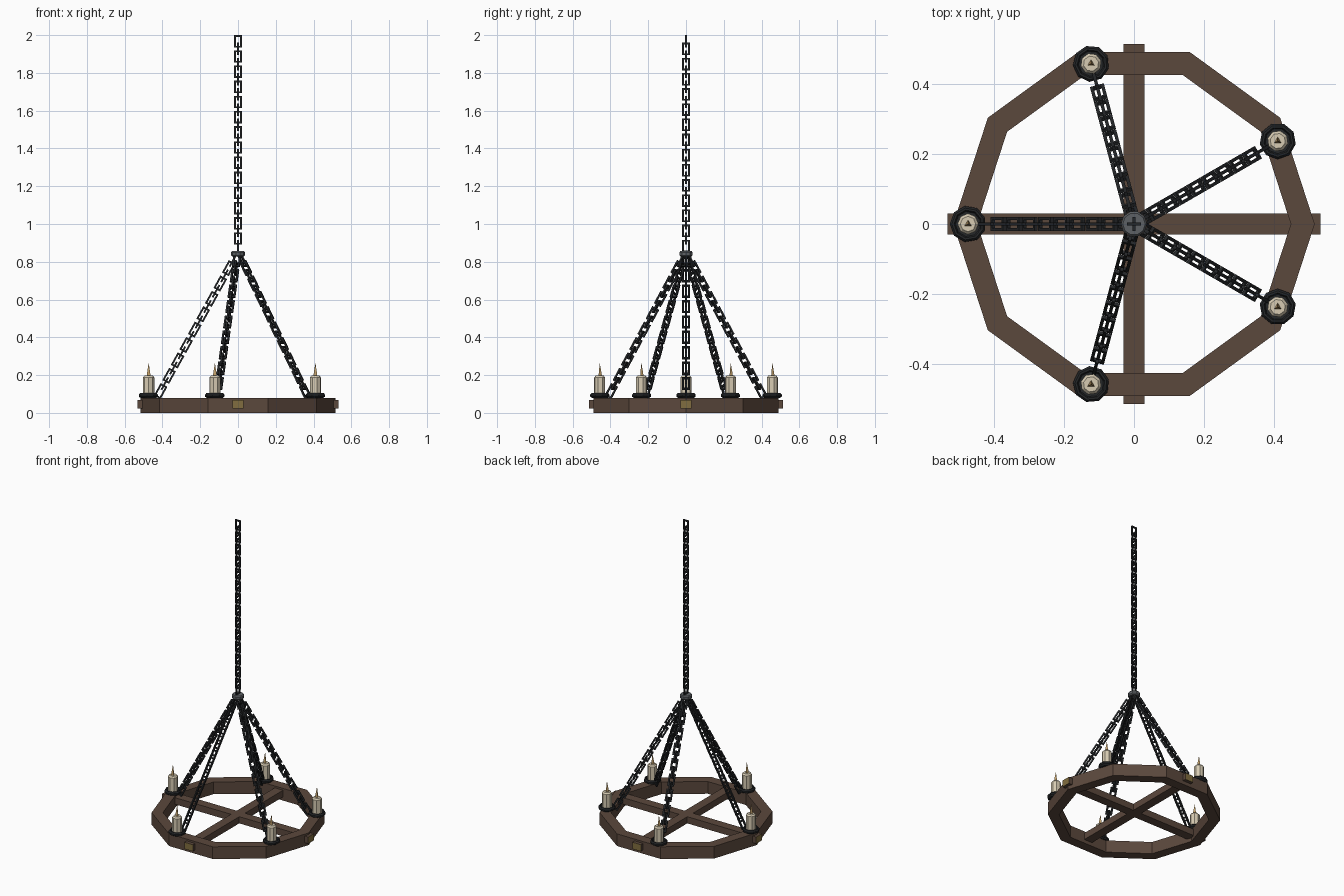
import bpy, bmesh, math
from mathutils import Vector, Matrix

if "Cube" in bpy.data.objects:
    bpy.data.objects.remove(bpy.data.objects["Cube"])


def material(name, rgb):
    m = bpy.data.materials.new(name)
    m.diffuse_color = (*rgb, 1)
    m.use_nodes = True
    m.node_tree.nodes["Principled BSDF"].inputs["Base Color"].default_value = m.diffuse_color
    return m


WOOD = material("dark wood", (0.105, 0.065, 0.046))
GOLD = material("brass end", (0.22, 0.155, 0.05))
IRON = material("black iron", (0.018, 0.02, 0.022))
STEEL = material("grey steel", (0.11, 0.12, 0.13))
WAX = material("candle wax", (0.68, 0.6, 0.45))
FLAME = material("candle flame", (0.55, 0.36, 0.15))


def finish(name, bm, mats):
    bmesh.ops.recalc_face_normals(bm, faces=bm.faces)
    me = bpy.data.meshes.new(name)
    bm.to_mesh(me)
    bm.free()
    for m in mats:
        me.materials.append(m)
    ob = bpy.data.objects.new(name, me)
    bpy.context.collection.objects.link(ob)
    return ob


def loft(bm, loops, close):
    """Skin a list of equal-length loops; close joins last to first, else caps."""
    rows = [[bm.verts.new(p) for p in loop] for loop in loops]
    n = len(rows[0])
    pairs = list(zip(rows, rows[1:])) + ([(rows[-1], rows[0])] if close else [])
    for a, b in pairs:
        for i in range(n):
            j = (i + 1) % n
            bm.faces.new((a[i], a[j], b[j], b[i]))
    if not close:
        bm.faces.new(rows[0])
        bm.faces.new(rows[-1])


def circle(r, z, n, centre=(0, 0), turn=0.0):
    return [Vector((centre[0] + r * math.cos(turn + math.tau * i / n),
                    centre[1] + r * math.sin(turn + math.tau * i / n), z)) for i in range(n)]


def lathe(name, profile, n, mat, centre=(0, 0), turn=0.0):
    bm = bmesh.new()
    loft(bm, [circle(r, z, n, centre, turn) for r, z in profile], False)
    return finish(name, bm, [mat])


def add_link(bm, mat, width, length, wire):
    """Rectangular chain link in the local xz plane."""
    loops = []
    for inset, y in ((0, -1), (0, 1), (wire, 1), (wire, -1)):
        w, l = width / 2 - inset, length / 2 - inset
        loops.append([mat @ Vector((sx * w, y * wire / 2, sz * l))
                      for sx, sz in ((-1, -1), (1, -1), (1, 1), (-1, 1))])
    loft(bm, loops, True)


def chain(name, top, bottom, side, count, width, length, wire):
    """Links from top to bottom, every other one turned a quarter."""
    bm = bmesh.new()
    z = (top - bottom).normalized()
    x = side.normalized()
    y = z.cross(x)
    rot = Matrix((x, y, z)).transposed().to_4x4()
    span = (top - bottom).length - length
    for i in range(count):
        pos = top - z * (length / 2 + span * i / (count - 1))
        quarter = Matrix.Rotation(math.pi / 2 * (i % 2), 4, 'Z')
        add_link(bm, Matrix.Translation(pos) @ rot @ quarter, width, length, wire)
    return finish(name, bm, [IRON])


# Ten-sided wooden ring
bm = bmesh.new()
loft(bm, [circle(r, z, 10) for r, z in ((0.515, 0), (0.515, 0.08), (0.447, 0.08), (0.447, 0))], True)
finish("wooden_ring", bm, [WOOD])

# Crossed beams with brass end faces
for name, size in (("cross_beam_x", (1.064, 0.06, 0.044)), ("cross_beam_y", (0.06, 1.026, 0.044))):
    bm = bmesh.new()
    bmesh.ops.create_cube(bm, size=1, matrix=Matrix.Translation((0, 0, 0.046)) @ Matrix.Diagonal((*size, 1)))
    bm.normal_update()
    axis = 0 if size[0] > size[1] else 1
    for f in bm.faces:
        f.material_index = int(abs(f.normal[axis]) > 0.9)
    finish(name, bm, [WOOD, GOLD])

# Hub and main chain
lathe("hub", [(0.03, 0.828), (0.037, 0.834), (0.037, 0.85), (0.032, 0.856)], 10, STEEL)
chain("main_chain", Vector((0, 0, 2)), Vector((0, 0, 0.85)), Vector((1, 0, 0)), 28, 0.04, 0.066, 0.009)

# Five candles with drip dishes, each with a sloping chain
for k in range(5):
    a = math.radians(30 + 75 * k)
    out = Vector((math.cos(a), math.sin(a), 0))
    side = Vector((-math.sin(a), math.cos(a), 0))
    c = (0.473 * out.x, 0.473 * out.y)
    lathe(f"dish_{k + 1}", [(0.04, 0.078), (0.052, 0.086), (0.052, 0.096), (0.046, 0.104),
                            (0.04, 0.104), (0.036, 0.096)], 9, IRON, c, a)
    lathe(f"candle_{k + 1}", [(0.03, 0.09), (0.03, 0.188), (0.022, 0.197)], 8, WAX, c, a)
    lathe(f"flame_{k + 1}", [(0.012, 0.194), (0.009, 0.215), (0.0006, 0.262)], 3, FLAME, c, math.pi / 2)
    chain(f"sloping_chain_{k + 1}", out * 0.008 + Vector((0, 0, 0.84)),
          out * 0.428 + Vector((0, 0, 0.082)), side, 18, 0.041, 0.075, 0.0095)
